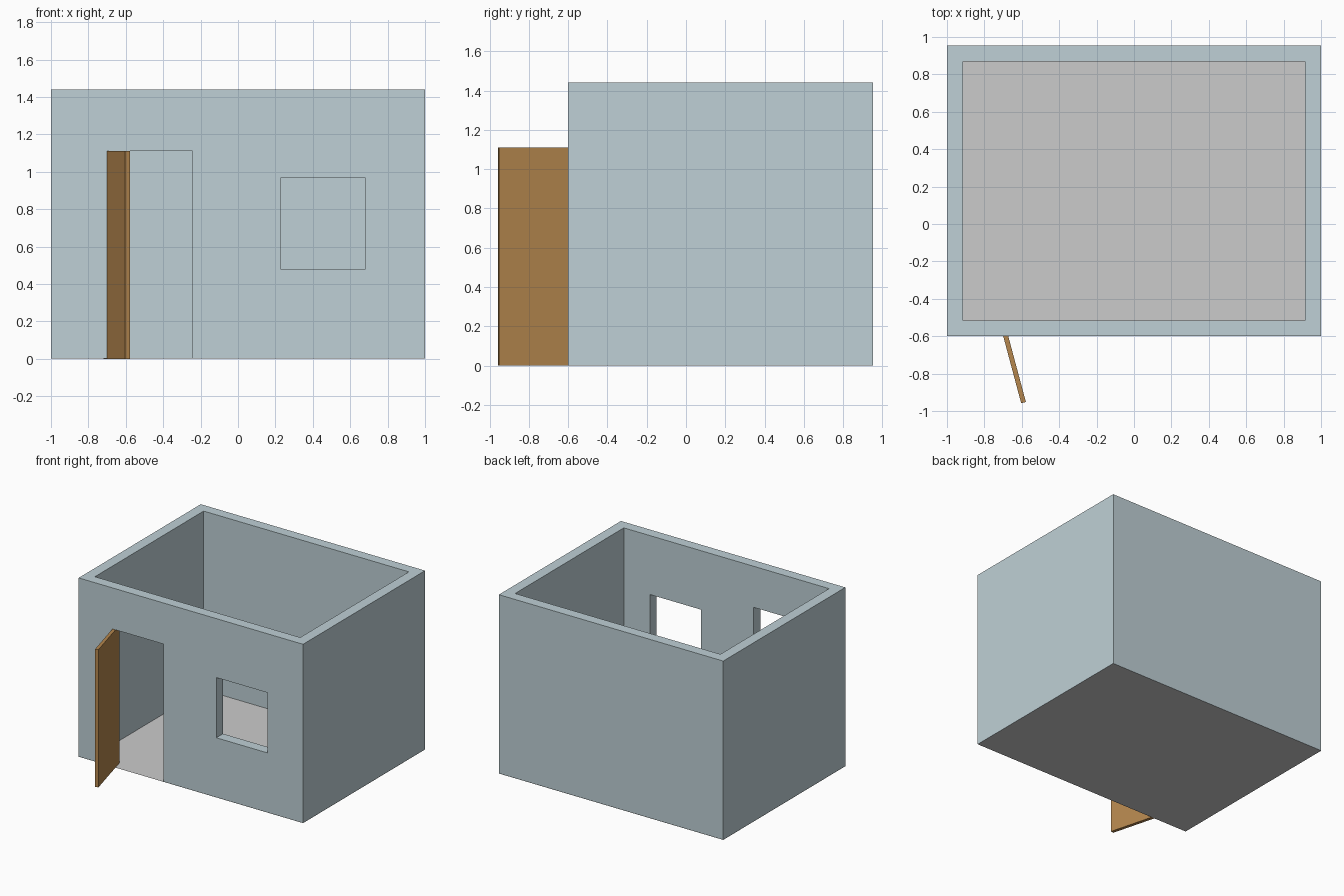
import bpy
from math import radians

if "Cube" in bpy.data.objects:
    bpy.data.objects.remove(bpy.data.objects["Cube"])

T = 0.085                                  # wall thickness
X, Y0, Y1, H = 1.0, -0.6, 0.954, 1.441     # outer shell
DOOR_L, DOOR_R, DOOR_H = -0.695, -0.243, 1.11


def material(name, rgb):
    m = bpy.data.materials.new(name)
    m.diffuse_color = (*rgb, 1)
    m.use_nodes = True
    m.node_tree.nodes["Principled BSDF"].inputs["Base Color"].default_value = m.diffuse_color
    return m


def box(name, lo, hi, mat=None):
    verts = [(x, y, z) for x in (lo[0], hi[0]) for y in (lo[1], hi[1]) for z in (lo[2], hi[2])]
    faces = [(0, 1, 3, 2), (4, 6, 7, 5), (0, 4, 5, 1), (2, 3, 7, 6), (0, 2, 6, 4), (1, 5, 7, 3)]
    me = bpy.data.meshes.new(name)
    me.from_pydata(verts, [], faces)
    ob = bpy.data.objects.new(name, me)
    bpy.context.collection.objects.link(ob)
    if mat:
        me.materials.append(mat)
    return ob


def cut(target, name, lo, hi):
    cutter = box(name, lo, hi, target.data.materials[0])
    cutter.hide_render = True
    cutter.hide_set(True)
    mod = target.modifiers.new(name, 'BOOLEAN')
    mod.operation = 'DIFFERENCE'
    mod.solver = 'EXACT'
    mod.object = cutter


wall_mat = material("pale_blue_wall", (0.52, 0.63, 0.67))
wood_mat = material("brown_wood", (0.46, 0.24, 0.075))

# Walls: one shell hollowed out, with doorway and window
walls = box("walls", (-X, Y0, 0.001), (X, Y1, H), wall_mat)
cut(walls, "room_cutter", (-X + T, Y0 + T, -0.2), (X - T, Y1 - T, H + 0.2))
cut(walls, "doorway_cutter", (DOOR_L, Y0 - 0.1, -0.1), (DOOR_R, Y0 + 2 * T, DOOR_H))
cut(walls, "window_cutter", (0.227, Y0 - 0.1, 0.481), (0.682, Y0 + 2 * T, 0.966))

# Floor: thin sheet under the walls
me = bpy.data.meshes.new("floor")
me.from_pydata([(-X, Y0, 0), (X, Y0, 0), (X, Y1, 0), (-X, Y1, 0)], [], [(0, 1, 2, 3)])
bpy.context.collection.objects.link(bpy.data.objects.new("floor", me))

# Door: hinged on the inner jamb corner, swung outwards
door = box("door", (0, -0.026, 0), (DOOR_R - DOOR_L, 0, DOOR_H), wood_mat)
door.location = (DOOR_L, Y0 + T, 0)
door.rotation_euler.z = radians(-75)
